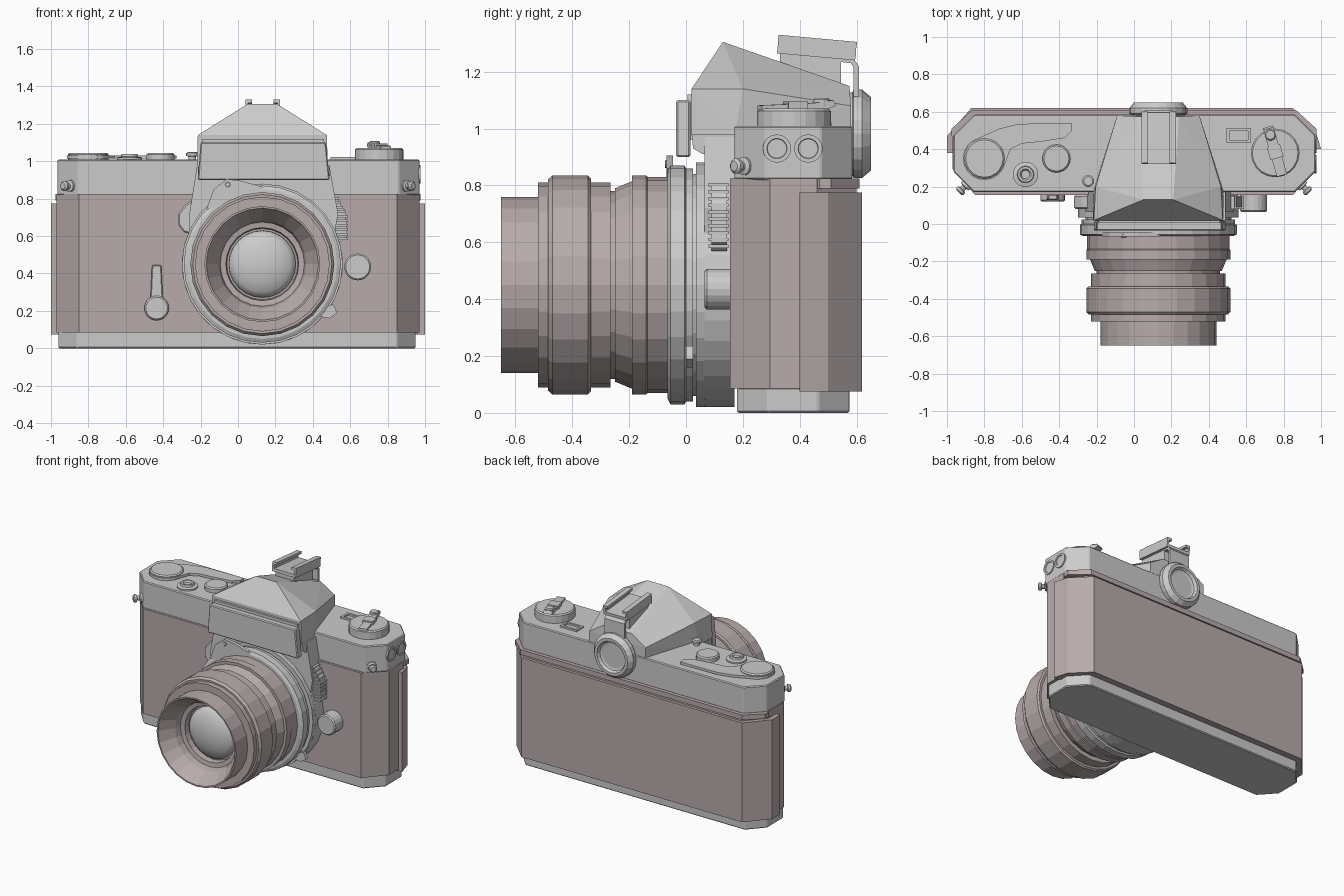
import bpy, bmesh
from math import sin, cos, pi, radians
from mathutils import Vector, Matrix

BROWN = bpy.data.materials.new("brown_leather")
BROWN.diffuse_color = (0.48, 0.41, 0.41, 1)
CX, CZ = 0.13, 0.45          # lens axis


def finish(name, bm, mat=None, bevel=0, smooth=False):
    bmesh.ops.recalc_face_normals(bm, faces=bm.faces)
    me = bpy.data.meshes.new(name)
    bm.to_mesh(me)
    bm.free()
    ob = bpy.data.objects.new(name, me)
    bpy.context.collection.objects.link(ob)
    if mat:
        me.materials.append(mat)
    if smooth:
        me.shade_smooth()
    if bevel:
        m = ob.modifiers.new("bevel", 'BEVEL')
        m.width, m.segments, m.limit_method = bevel, 1, 'ANGLE'
    return ob


def prism(name, pts, t0, t1, axis='z', mat=None, bevel=0):
    """Extrude a closed outline along one axis."""
    place = {'z': lambda a, b, t: (a, b, t),
             'y': lambda a, b, t: (a, t, b),
             'x': lambda a, b, t: (t, a, b)}[axis]
    bm = bmesh.new()
    lo = [bm.verts.new(place(a, b, t0)) for a, b in pts]
    hi = [bm.verts.new(place(a, b, t1)) for a, b in pts]
    bm.faces.new(lo)
    bm.faces.new(hi)
    n = len(pts)
    for i in range(n):
        j = (i + 1) % n
        bm.faces.new((lo[i], lo[j], hi[j], hi[i]))
    return finish(name, bm, mat, bevel)


def box(name, x, y, z, mat=None, bevel=0):
    return prism(name, [(x[0], y[0]), (x[1], y[0]), (x[1], y[1]), (x[0], y[1])], *z, 'z', mat, bevel)


def octagon(x0, x1, y0, y1, c, d):
    return [(x0 + c, y0), (x1 - c, y0), (x1, y0 + d), (x1, y1 - d),
            (x1 - c, y1), (x0 + c, y1), (x0, y1 - d), (x0, y0 + d)]


def lathe(name, centre, axis, profile, seg=24, mat=None, smooth=False):
    """Revolve (radius, distance) points about an axis through centre."""
    bm = bmesh.new()
    rot = Vector((0, 0, 1)).rotation_difference(Vector(axis)).to_matrix()
    rings = []
    for r, t in profile:
        n = seg if r > 0 else 1
        rings.append([bm.verts.new(Vector(centre) + rot @ Vector(
            (r * cos(2 * pi * i / seg), r * sin(2 * pi * i / seg), t))) for i in range(n)])
    for a, b in zip(rings, rings[1:]):
        for i in range(seg):
            j = (i + 1) % seg
            q = [a[i % len(a)], a[j % len(a)], b[j % len(b)], b[i % len(b)]]
            bm.faces.new(list(dict.fromkeys(q)))
    return finish(name, bm, mat, 0, smooth)


def disc(name, centre, axis, r, h, b=0.008, seg=20, mat=None):
    return lathe(name, centre, axis, [(0, 0), (r, 0), (r, h - b), (r - b, h), (0, h)], seg, mat)


def arc(cx, cy, r, a0, a1, n):
    return [(cx + r * cos(radians(a0 + (a1 - a0) * i / n)),
             cy + r * sin(radians(a0 + (a1 - a0) * i / n))) for i in range(n + 1)]


# body: base plate, leather shell, top plate, hinged back
prism("base_plate", octagon(-0.96, 0.95, 0.18, 0.575, 0.1, 0.11), 0, 0.09, bevel=0.006)
prism("leather_body", octagon(-0.97, 0.97, 0.155, 0.6, 0.12, 0.14), 0.085, 0.825, mat=BROWN)
prism("top_plate", octagon(-0.965, 0.97, 0.17, 0.585, 0.11, 0.11), 0.82, 1.01, bevel=0.006)
prism("back_door", [(-1, 0.38), (-1, 0.47), (-0.87, 0.62), (0.85, 0.62), (0.97, 0.5), (1, 0.4),
                    (0.96, 0.4), (0.8, 0.55), (-0.8, 0.55), (-0.96, 0.38)], 0.075, 0.775, mat=BROWN)
prism("door_top_rail", octagon(-0.975, 0.975, 0.37, 0.61, 0.11, 0.1), 0.79, 0.825, mat=BROWN)

# prism housing
bm = bmesh.new()
for x, y, z in [(0.35, 0.02, 0.975), (0.345, 0.02, 1.14), (0.335, 0.2, 1.14), (0.35, 0.17, 0.975),
                (0.08, 0.13, 1.305), (0.11, 0.575, 1.15), (0.22, 0.58, 1.08), (0.22, 0.58, 0.975)]:
    for s in (-1, 1):
        bm.verts.new((CX + s * x, y, z))
bmesh.ops.convex_hull(bm, input=bm.verts)
bmesh.ops.dissolve_limit(bm, angle_limit=0.03, verts=bm.verts, edges=bm.edges)
finish("prism_housing", bm)
prism("prism_front_plate", [(-0.215, 0.9), (0.49, 0.9), (0.47, 1.1), (-0.2, 1.1)], -0.035, 0.015, 'y', bevel=0.006)
prism("prism_front_core", [(-0.205, 0.96), (0.475, 0.96), (0.46, 1.12), (-0.19, 1.12)], 0.005, 0.03, 'y')
prism("prism_chin", [(0.02, 0.98), (0.025, 0.93), (0.06, 0.91), (0.17, 0.91), (0.17, 0.98)], -0.215, 0.49, 'x')

# mount block and lens rings
prism("mirror_box_front", arc(CX, CZ, 0.43, 155, 385, 22) +
      [(0.535, 0.72), (0.49, 0.97), (-0.22, 0.97), (-0.26, 0.72)], 0.065, 0.17, 'y')
lens = (CX, 0, CZ)
lathe("lens_mount_ring", lens, (0, 1, 0),
      [(0, -0.065), (0.4, -0.065), (0.42, -0.055), (0.42, -0.005), (0.41, 0), (0.41, 0.025),
       (0.39, 0.025), (0.39, 0.035), (0.43, 0.035), (0.43, 0.065), (0.37, 0.07), (0, 0.07)], 28)
lathe("lens_barrel", lens, (0, 1, 0),
      [(0, -0.46), (0.19, -0.46), (0.195, -0.5), (0.225, -0.505), (0.235, -0.55), (0.295, -0.64),
       (0.3, -0.65), (0.31, -0.65), (0.31, -0.52), (0.36, -0.52), (0.36, -0.485), (0.372, -0.485),
       (0.385, -0.47), (0.385, -0.345), (0.375, -0.335), (0.36, -0.335), (0.36, -0.265),
       (0.33, -0.265), (0.33, -0.25), (0.34, -0.25), (0.365, -0.19), (0.385, -0.19),
       (0.385, -0.14), (0.38, -0.135), (0.38, -0.06), (0, -0.06)], 24, BROWN)
lathe("front_glass", lens, (0, 1, 0),
      [(0, -0.455), (0.18, -0.455), (0.178, -0.475), (0.15, -0.498), (0.1, -0.517), (0.05, -0.527), (0, -0.53)],
      24, smooth=True)

# aperture ring prong, ring tabs
prism("meter_prong", [(-0.17, 0.74), (-0.13, 0.85), (-0.06, 0.905), (0.02, 0.895), (0.14, 0.86), (0.05, 0.8)],
      -0.068, -0.045, 'y')
disc("prong_screw", (-0.055, -0.068, 0.875), (0, -1, 0), 0.014, 0.006, 0.002, 8)
prism("aperture_tab", [(0.44, 0.21), (0.51, 0.235), (0.53, 0.19), (0.49, 0.16), (0.43, 0.17)], 0, 0.025, 'y')

# side grips by the mount
prism("right_grip", [(0.48, 0.82), (0.53, 0.8), (0.575, 0.73), (0.585, 0.6), (0.55, 0.57), (0.5, 0.57)],
      0.09, 0.145, 'y')
for i in range(10):
    z = 0.58 + 0.024 * i
    edge = 0.588 if i < 6 else 0.588 - 0.013 * (i - 5)
    box(f"grip_rib_{i}", (0.5, edge), (0.08, 0.15), (z, z + 0.012))
prism("left_grip", [(-0.2, 0.82), (-0.28, 0.77), (-0.32, 0.72), (-0.32, 0.66), (-0.29, 0.62), (-0.2, 0.6)],
      0.08, 0.155, 'y', bevel=0.008)

# front controls
disc("lens_release", (0.64, 0.17, 0.435), (0, -1, 0), 0.072, 0.105)
disc("timer_hub", (-0.435, 0.17, 0.215), (0, -1, 0), 0.066, 0.05)
prism("timer_lever", [(-0.47, 0.23), (-0.4, 0.23), (-0.41, 0.445), (-0.46, 0.445)], 0.128, 0.157, 'y', bevel=0.005)

# eyepiece
lathe("eyepiece", (CX, 0, 0.982), (0, 1, 0),
      [(0, 0.56), (0.145, 0.56), (0.145, 0.585), (0.155, 0.59), (0.155, 0.62), (0.13, 0.65), (0.11, 0.65),
       (0.1, 0.63), (0.085, 0.625), (0, 0.625)], 20)

# accessory shoe with stem and bracket
prism("shoe_base", [(0.32, 1.265), (0.595, 1.24), (0.597, 1.26), (0.322, 1.285)], 0.04, 0.225, 'x')
for s, side in ((-1, "left"), (1, "right")):
    x = [0.1325 + s * v for v in (0.078, 0.0925, 0.058)]
    prism(f"shoe_wall_{side}", [(0.322, 1.28), (0.597, 1.255), (0.6, 1.3), (0.325, 1.325)], x[0], x[1], 'x')
    prism(f"shoe_lip_{side}", [(0.324, 1.312), (0.6, 1.288), (0.602, 1.305), (0.326, 1.33)], x[2], x[1], 'x')
prism("shoe_stem", [(0.33, 1.16), (0.33, 1.27), (0.545, 1.25), (0.545, 1.1)], 0.06, 0.205, 'x')
prism("shoe_bracket", [(0.54, 1.25), (0.59, 1.245), (0.608, 1.22), (0.608, 1.08), (0.59, 1.08),
                       (0.59, 1.215), (0.58, 1.23), (0.54, 1.235)], 0.055, 0.21, 'x')

# film advance lever and dials on the left of the top plate
prism("advance_lever", arc(-0.8, 0.35, 0.115, 125, 350, 12) +
      [(-0.66, 0.4), (-0.6, 0.43), (-0.5, 0.44), (-0.37, 0.46), (-0.33, 0.5), (-0.335, 0.54), (-0.62, 0.535),
       (-0.72, 0.51)], 1.015, 1.032)
disc("advance_hub", (-0.8, 0.35, 1.01), (0, 0, 1), 0.108, 0.035)
lathe("shutter_button", (-0.58, 0.265, 1.005), (0, 0, 1),
      [(0, 0), (0.068, 0), (0.068, 0.015), (0.045, 0.02), (0.042, 0.035), (0.03, 0.035), (0.022, 0.025), (0, 0.025)], 18)
disc("speed_dial", (-0.415, 0.35, 1.005), (0, 0, 1), 0.075, 0.038)
lathe("mirror_button", (-0.245, 0.23, 1.005), (0, 0, 1),
      [(0, 0), (0.02, 0), (0.02, 0.02), (0.032, 0.024), (0.032, 0.038), (0.024, 0.044), (0, 0.044)], 14)

# rewind knob with folding crank, and window frame
disc("rewind_dial", (0.755, 0.38, 1.005), (0, 0, 1), 0.13, 0.065)
turn = Matrix.Translation((0.755, 0.385, 0)) @ Matrix.Rotation(radians(16), 4, 'Z')
crank = [prism("rewind_crank", [(-0.13, 1.065), (0.1, 1.065), (0.14, 1.08), (0.13, 1.1), (0.06, 1.09), (-0.13, 1.082)],
               -0.028, 0.028, 'x'),
         box("crank_pivot", (-0.036, 0.036), (-0.035, 0.035), (1.06, 1.095)),
         disc("crank_knob", (0, 0.095, 1.08), (0, 0, 1), 0.03, 0.028, 0.006, 12)]
for ob in crank:
    ob.data.transform(turn)
for i, (x, y) in enumerate([((0.495, 0.625), (0.435, 0.45)), ((0.495, 0.625), (0.497, 0.512)),
                            ((0.495, 0.51), (0.45, 0.497)), ((0.61, 0.625), (0.45, 0.497))]):
    box(f"window_frame_{i}", x, y, (1.0, 1.022))

# sockets on the right end
for i, y in enumerate((0.32, 0.43)):
    lathe(f"sync_socket_{i}", (0.965, y, 0.93), (1, 0, 0),
          [(0, 0), (0.05, 0), (0.05, 0.012), (0.036, 0.012), (0.034, 0.007), (0, 0.007)], 16)

# strap lugs
for s, side in ((-1, "left"), (1, "right")):
    lathe(f"strap_lug_{side}", (s * 0.89, 0.215, 0.868), (s * 0.7, -0.7, 0),
          [(0, -0.02), (0.032, -0.02), (0.032, 0.02), (0.016, 0.025), (0.016, 0.04),
           (0.027, 0.045), (0.027, 0.058), (0.018, 0.066), (0, 0.066)], 12)
